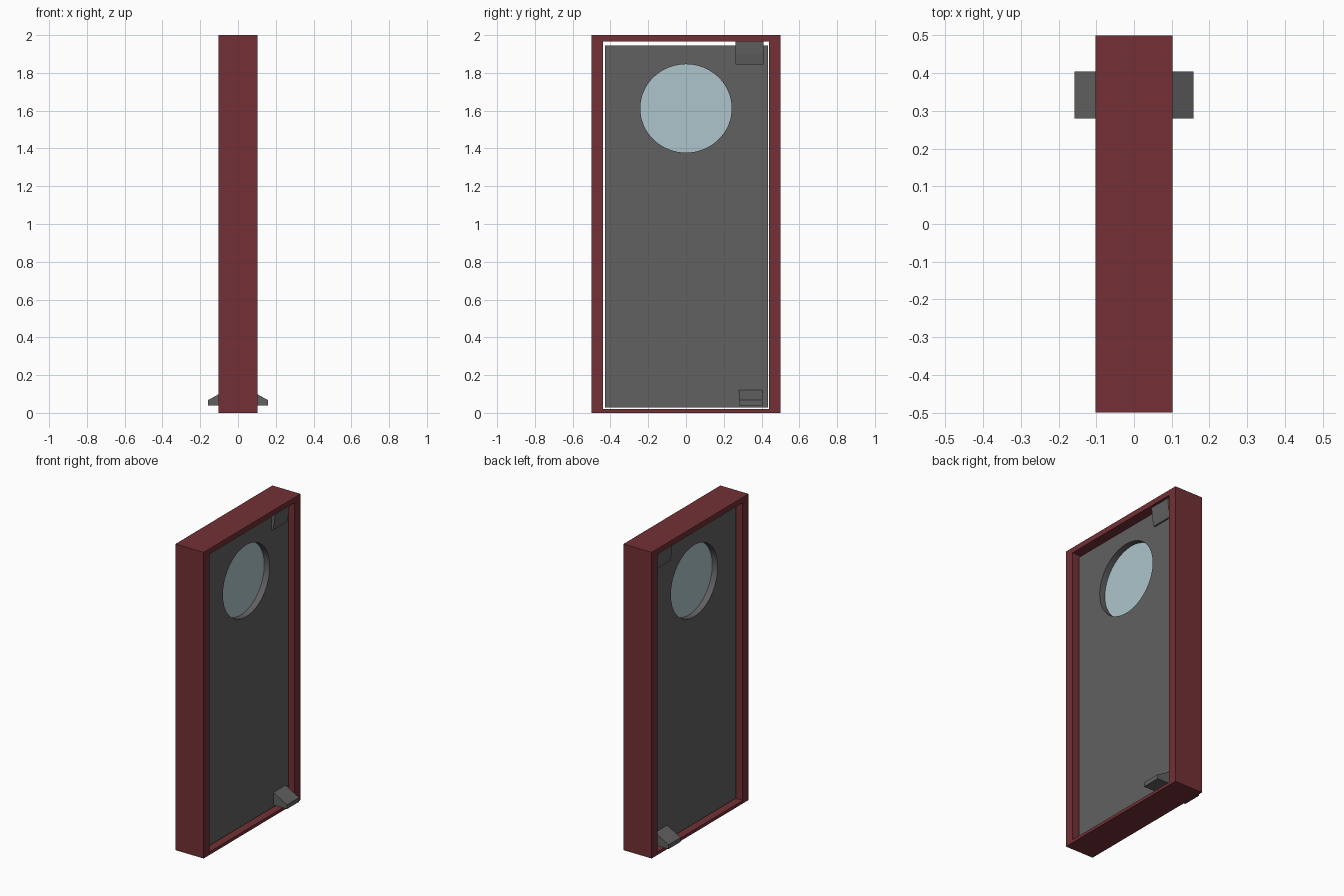
import bpy, bmesh, math

if "Cube" in bpy.data.objects:
    bpy.data.objects.remove(bpy.data.objects["Cube"])


def material(name, rgb):
    m = bpy.data.materials.new(name)
    m.diffuse_color = (*rgb, 1)
    m.use_nodes = True
    m.node_tree.nodes["Principled BSDF"].inputs["Base Color"].default_value = m.diffuse_color
    return m


RED = material("dark_red_paint", (0.17, 0.03, 0.035))
GREY = material("dark_grey_metal", (0.12, 0.12, 0.12))
GLASS = material("pale_blue_glass", (0.42, 0.56, 0.60))


def add_object(name, bm, mat):
    bmesh.ops.recalc_face_normals(bm, faces=bm.faces[:])
    mesh = bpy.data.meshes.new(name)
    bm.to_mesh(mesh)
    bm.free()
    mesh.materials.append(mat)
    ob = bpy.data.objects.new(name, mesh)
    bpy.context.collection.objects.link(ob)
    return ob


def plate(name, outer, inner, half, mat):
    """Plate in the YZ plane, thickness 2*half; inner loop (same count) is a through hole."""
    bm = bmesh.new()
    loops = [[bm.verts.new((x, y, z)) for y, z in pts]
             for pts in (outer, inner) if pts for x in (half, -half)]
    n = len(outer)
    if inner:
        f, b, fi, bi = loops
        pairs = ((f, b), (b, bi), (bi, fi), (fi, f))
    else:
        pairs = (loops,)
        bm.faces.new(loops[0])
        bm.faces.new(loops[1])
    for p, q in pairs:
        for i in range(n):
            j = (i + 1) % n
            bm.faces.new((p[i], p[j], q[j], q[i]))
    return add_object(name, bm, mat)


def rect(y0, y1, z0, z1):
    return [(y0, z0), (y1, z0), (y1, z1), (y0, z1)]


def block(name, profile, y0, y1):
    """Extrudes an XZ profile along Y and mirrors it to the other door face."""
    bm = bmesh.new()
    face = bm.faces.new([bm.verts.new((x, y0, z)) for x, z in profile])
    new = bmesh.ops.extrude_face_region(bm, geom=[face])["geom"]
    bmesh.ops.translate(bm, vec=(0, y1 - y0, 0),
                        verts=[v for v in new if isinstance(v, bmesh.types.BMVert)])
    ob = add_object(name, bm, GREY)
    mod = ob.modifiers.new("both_faces", 'MIRROR')
    mod.use_axis[0] = True
    mod.use_clip = False
    return ob


# Frame
plate("door_frame", rect(-0.5, 0.5, 0, 2), rect(-0.44, 0.44, 0.02, 1.965), 0.102, RED)

# Round porthole outline
N = 64
CZ, RY, RZ = 1.612, 0.242, 0.234
angles = [2 * math.pi * i / N for i in range(N)]
circle = [(RY * math.cos(a), CZ + RZ * math.sin(a)) for a in angles]

# Door leaf with porthole opening
leaf = plate("door_leaf", rect(-0.43, 0.433, 0.028, 1.945), None, 0.06, GREY)
cutter = plate("porthole_cutter", circle, None, 0.2, GREY)
cutter.hide_render = True
cutter.hide_viewport = True
cut = leaf.modifiers.new("porthole", 'BOOLEAN')
cut.operation = 'DIFFERENCE'
cut.solver = 'EXACT'
cut.object = cutter

# Porthole glass
plate("porthole_glass", circle, None, 0.02, GLASS)

# Foot pedal near the bottom, on both faces
block("foot_pedal", [(0.055, 0.125), (0.158, 0.068), (0.158, 0.04), (0.055, 0.04)], 0.28, 0.405)

# Closer block under the frame head, on both faces
block("closer_block", [(0.055, 1.965), (0.085, 1.965), (0.08, 1.90), (0.07, 1.845), (0.055, 1.845)],
      0.262, 0.41)
